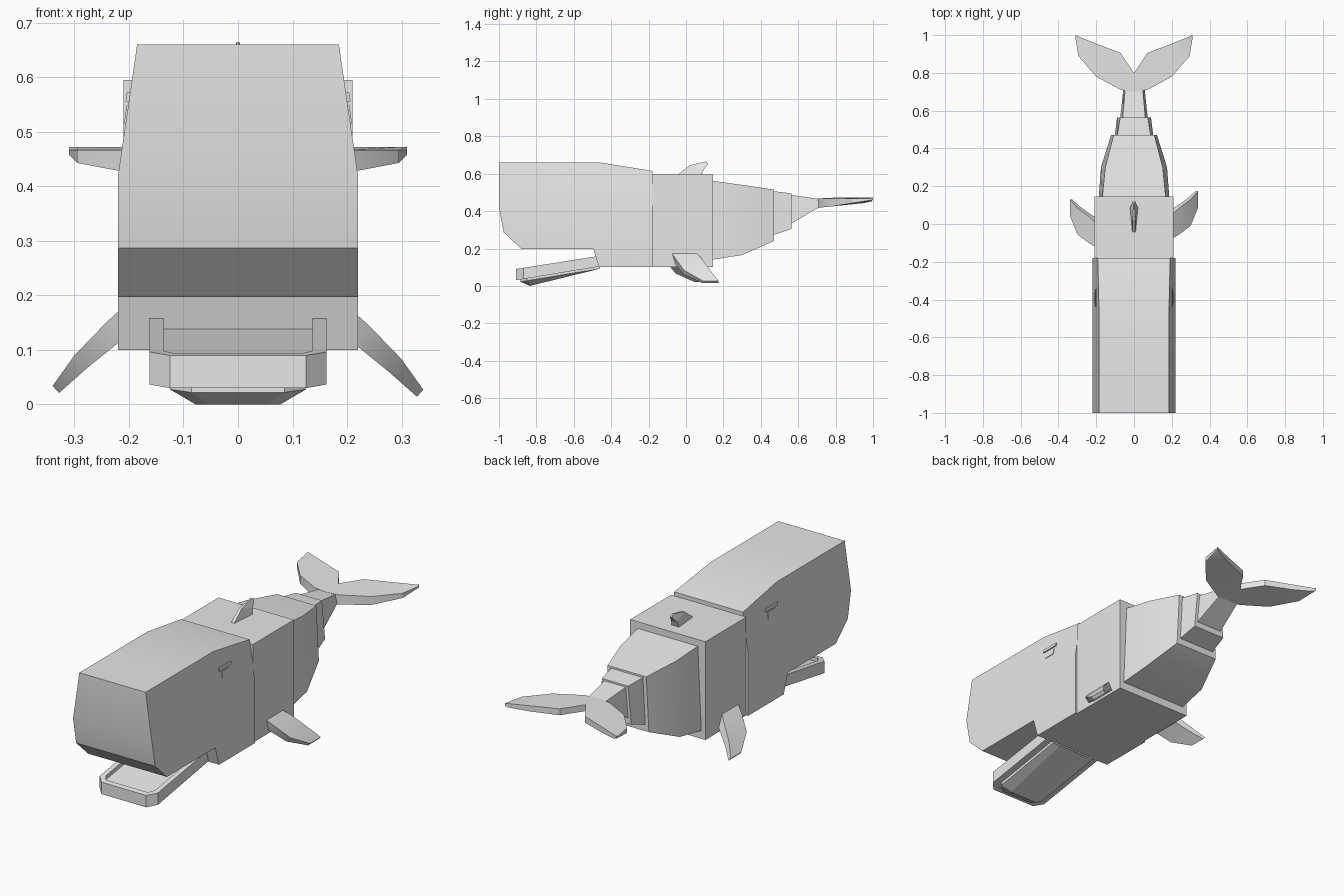
import bpy, bmesh, math
from mathutils import Vector

if "Cube" in bpy.data.objects:
    bpy.data.objects.remove(bpy.data.objects["Cube"])

grey = bpy.data.materials.new("whale grey")
grey.diffuse_color = (0.8, 0.8, 0.8, 1)
grey.use_nodes = True
grey.node_tree.nodes["Principled BSDF"].inputs["Base Color"].default_value = grey.diffuse_color


def finish(name, bm, smooth=None):
    bmesh.ops.recalc_face_normals(bm, faces=bm.faces)
    me = bpy.data.meshes.new(name)
    bm.to_mesh(me)
    bm.free()
    me.materials.append(grey)
    ob = bpy.data.objects.new(name, me)
    bpy.context.collection.objects.link(ob)
    if smooth:
        bpy.context.view_layer.objects.active = ob
        ob.select_set(True)
        bpy.ops.object.shade_smooth_by_angle(angle=math.radians(smooth))
        ob.select_set(False)
    return ob


def loft(name, rings, smooth=None):
    """Skin a list of equal-length rings and cap both ends."""
    bm = bmesh.new()
    vs = [[bm.verts.new(p) for p in r] for r in rings]
    n = len(rings[0])
    for a, b in zip(vs, vs[1:]):
        for i in range(n):
            j = (i + 1) % n
            bm.faces.new((a[i], a[j], b[j], b[i]))
    bm.faces.new(vs[0])
    bm.faces.new(vs[-1])
    return finish(name, bm, smooth)


def body(name, stations, smooth=None):
    """Body segment: stations of y, bottom z, top z, bottom and top half width."""
    return loft(name, [[(-wb, y, zb), (wb, y, zb), (wt, y, zt), (-wt, y, zt)]
                       for y, zb, zt, wb, wt in stations], smooth)


# Head: side profile, narrowing toward the top
def head_width(z):
    return 0.22 - max(0, z - 0.42) / 0.24 * 0.035


profile = [(-1, 0.66), (-0.77, 0.66), (-0.46, 0.66), (-0.18, 0.615), (-0.18, 0.42),
           (-0.18, 0.10), (-0.465, 0.10), (-0.495, 0.197), (-0.88, 0.197),
           (-0.975, 0.287), (-1, 0.42)]
bm = bmesh.new()
left, right = [[bm.verts.new((s * head_width(z), y, z)) for y, z in profile]
               for s in (-1, 1)]
for i in range(len(profile)):
    j = (i + 1) % len(profile)
    bm.faces.new((left[i], left[j], right[j], right[i]))
for side in (left, right):
    bm.faces.new([side[i] for i in (0, 1, 2, 3, 4, 10)])
    bm.faces.new([side[i] for i in (4, 5, 6, 7, 8, 9, 10)])
finish("head", bm, 25)

# Body segments stepping down to the tail
body("chest", [(-0.18, 0.10, 0.595, 0.21, 0.21), (0.145, 0.10, 0.595, 0.21, 0.21)])
body("rear_body", [(0.14, 0.14, 0.562, 0.187, 0.168), (0.30, 0.165, 0.54, 0.175, 0.152),
                   (0.47, 0.24, 0.515, 0.122, 0.108)], 30)
body("tail_front", [(0.46, 0.27, 0.507, 0.103, 0.09), (0.565, 0.305, 0.495, 0.09, 0.073)])
body("tail_rear", [(0.56, 0.332, 0.487, 0.073, 0.06), (0.71, 0.42, 0.465, 0.057, 0.047)])

# Tail fluke, lofted from tip to tip: x, front y, rear y, bottom z
half = [(0.31, 0.985, 1.0, 0.458), (0.295, 0.89, 0.993, 0.443), (0.2, 0.78, 0.955, 0.425),
        (0.07, 0.71, 0.905, 0.418), (0, 0.70, 0.80, 0.417)]
span = [(-x, a, b, z) for x, a, b, z in half] + half[-2::-1]
loft("tail_fluke", [[(x, a, 0.467), (x, b, 0.472), (x, b, 0.5 * (z + 0.462)), (x, a, z)]
                    for x, a, b, z in span], 30)

# Back fin: z, front y, rear y, half width
loft("back_fin", [[(-w * 0.4, a, z), (w * 0.4, a, z), (w, b, z2), (-w, b, z2)]
                  for z, z2, a, b, w in [(0.585, 0.585, -0.055, 0.08, 0.022),
                                         (0.645, 0.622, 0.02, 0.095, 0.017),
                                         (0.665, 0.655, 0.105, 0.12, 0.006)]])

# Flippers: x, z of the upper skin, front y, rear y, thickness
for side, name, dy, dz in ((1, "right_flipper", 0, 0), (-1, "left_flipper", -0.045, 0.007)):
    rings = []
    for x, z, a, b, t in [(0.19, 0.19, -0.085, 0.04, 0.05), (0.24, 0.145, -0.055, 0.085, 0.042),
                          (0.30, 0.083, -0.01, 0.13, 0.032), (0.34, 0.027, 0.09, 0.175, 0.017)]:
        top, under = (side * x, z + dz), (side * (x - 0.7 * t), z + dz - 0.75 * t)
        rings.append([(top[0], a + dy, top[1]), (top[0], b + dy, top[1]),
                      (under[0], b + dy, under[1]), (under[0], a + dy, under[1])])
    loft(name, rings, 30)


# Lower jaw: sloped rim, sunken floor and belly plate
def jaw_top(y):
    return 0.09 + (y + 0.91) * 0.158


def jaw_bottom(y):
    return 0.03 + (y + 0.91) * 0.165


rim = [((0.162, -0.46), (0.137, -0.46)), ((0.162, -0.87), (0.137, -0.858)),
       ((0.125, -0.91), (0.115, -0.885))]
rim += [((-o[0], o[1]), (-i[0], i[1])) for o, i in rim[::-1]]
loft("jaw_rim", [[(*o, jaw_top(o[1])), (*i, jaw_top(i[1])),
                  (*i, jaw_bottom(i[1])), (*o, jaw_bottom(o[1]))] for o, i in rim])

plan = [i for o, i in rim]
loft("jaw_floor", [[(x, y, jaw_top(y) - 0.02) for x, y in plan],
                   [(x, y, jaw_bottom(y) + 0.003) for x, y in plan]])

belly = [(0.125, -0.46), (0.125, -0.85), (0.085, -0.885)]
belly += [(-x, y) for x, y in belly[::-1]]
loft("jaw_belly", [[(x, y, jaw_bottom(y) + 0.01) for x, y in belly],
                   [(x, y, jaw_bottom(y) - 0.012) for x, y in belly],
                   [(x * 0.62, max(y, -0.835), 0.0 + (max(y, -0.835) + 0.835) * 0.262)
                    for x, y in belly]])

# Eyes: thin plates with a brow, following the head side
for side in (1, -1):
    for name, y0, y1, z0, z1, t in (("eye", -0.42, -0.36, 0.515, 0.548, 0.003),
                                    ("brow", -0.44, -0.345, 0.556, 0.572, 0.006)):
        loft(("right_" if side > 0 else "left_") + name,
             [[(side * (head_width(z) + d), y, z) for y, z in
               ((y0, z0), (y1, z0), (y1, z1), (y0, z1))] for d in (-0.004, t)])
